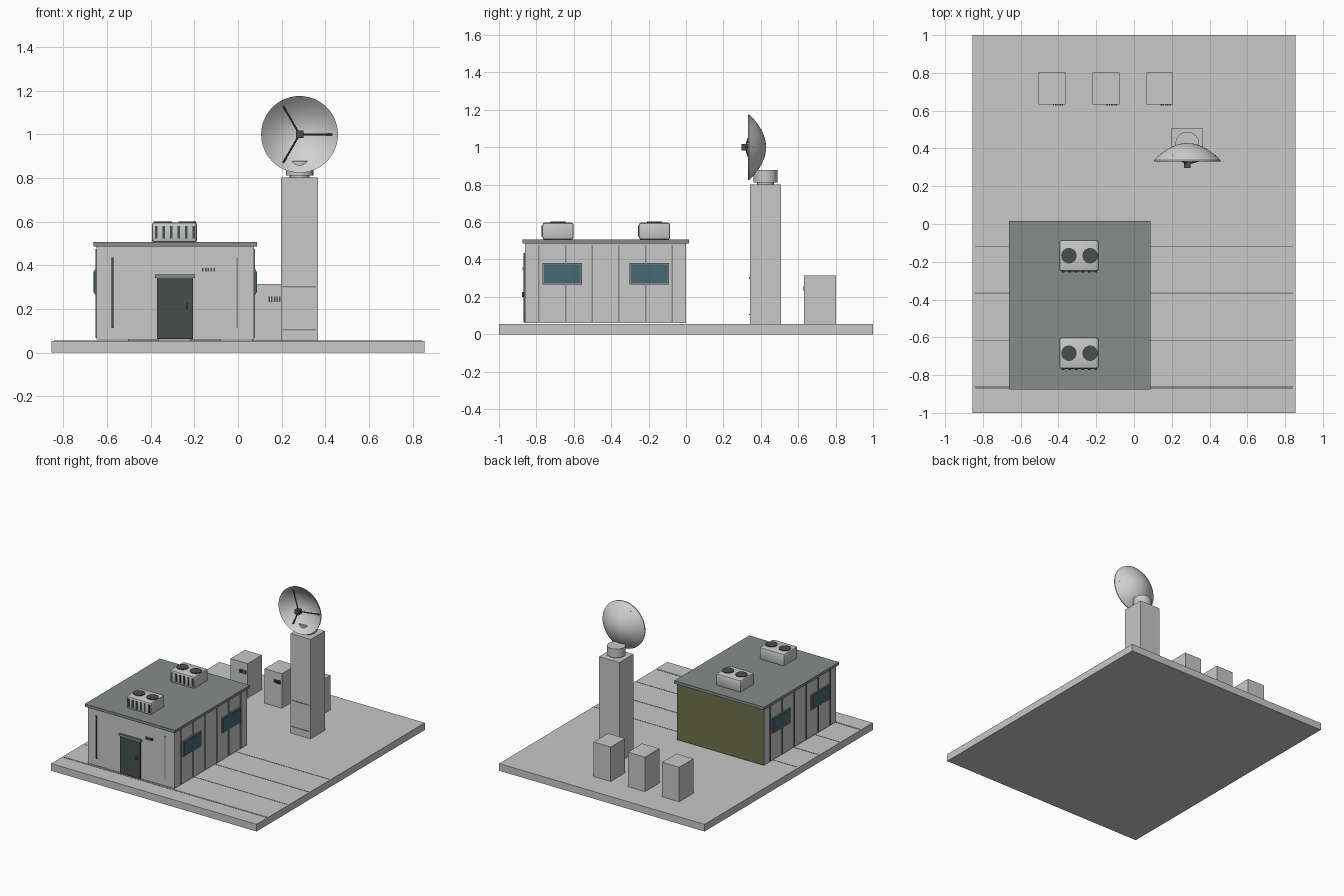
import bpy, bmesh, math
from mathutils import Vector, Matrix

if "Cube" in bpy.data.objects:
    bpy.data.objects.remove(bpy.data.objects["Cube"])


def mat(name, rgb):
    m = bpy.data.materials.new(name)
    m.diffuse_color = (*rgb, 1)
    m.use_nodes = True
    m.node_tree.nodes["Principled BSDF"].inputs["Base Color"].default_value = m.diffuse_color
    return m


WALL = mat("light grey", (0.58, 0.58, 0.58))
ROOF = mat("roof grey", (0.235, 0.262, 0.254))
DARK = mat("charcoal", (0.062, 0.08, 0.076))
GLASS = mat("teal glass", (0.061, 0.141, 0.181))
DISH = mat("dish white", (0.64, 0.64, 0.64))
OLIVE = mat("olive", (0.156, 0.171, 0.07))


def finish(name, bm, material):
    bmesh.ops.recalc_face_normals(bm, faces=bm.faces)
    me = bpy.data.meshes.new(name)
    bm.to_mesh(me)
    bm.free()
    me.materials.append(material)
    ob = bpy.data.objects.new(name, me)
    bpy.context.collection.objects.link(ob)
    return ob


def smooth(ob):
    bpy.ops.object.select_all(action='DESELECT')
    ob.select_set(True)
    bpy.context.view_layer.objects.active = ob
    bpy.ops.object.shade_smooth_by_angle(angle=math.radians(35))


def boxes(name, spans, material, bevel=0):
    """One object made of boxes, each given as (x0, x1, y0, y1, z0, z1)."""
    bm = bmesh.new()
    for x0, x1, y0, y1, z0, z1 in spans:
        m = Matrix.Translation(((x0 + x1) / 2, (y0 + y1) / 2, (z0 + z1) / 2))
        m = m @ Matrix.Diagonal((x1 - x0, y1 - y0, z1 - z0, 1))
        bmesh.ops.create_cube(bm, size=1, matrix=m)
    if bevel:
        bmesh.ops.bevel(bm, geom=bm.edges[:], offset=bevel, segments=2,
                        affect='EDGES', profile=0.5)
    return finish(name, bm, material)


def cylinder(name, a, b, r, material, segments=24):
    a, b = Vector(a), Vector(b)
    d = b - a
    bm = bmesh.new()
    m = Matrix.Translation((a + b) / 2) @ d.to_track_quat('Z', 'Y').to_matrix().to_4x4()
    bmesh.ops.create_cone(bm, cap_ends=True, segments=segments, radius1=r,
                          radius2=r, depth=d.length, matrix=m)
    ob = finish(name, bm, material)
    smooth(ob)
    return ob


# Ground slab with seams
boxes("base_slab", [(-0.855, 0.855, -1, 1, 0, 0.054)], WALL)
boxes("base_seams", [(-0.843, 0.843, y - w, y + w, 0.05, 0.0555)
                     for y, w in ((-0.12, 0.003), (-0.367, 0.004),
                                  (-0.617, 0.003), (-0.865, 0.008))], ROOF)

# Building: walls, with an olive back wall
X0, X1, Y0, Y1 = -0.648, 0.073, -0.861, 0.0
CX = (X0 + X1) / 2
walls = boxes("building_walls", [(X0, X1, Y0, Y1, 0.06, 0.488)], WALL)
walls.data.materials.append(OLIVE)
for p in walls.data.polygons:
    if p.normal.y > 0.9:
        p.material_index = 1
boxes("roof", [(-0.662, 0.087, -0.875, 0.017, 0.486, 0.507)], ROOF)

# Front wall: door, lintel, handle, strips and vent
boxes("door", [(-0.372, -0.206, Y0 - 0.008, Y0 + 0.01, 0.062, 0.345)], DARK)
boxes("door_lintel", [(-0.381, -0.197, Y0 - 0.013, Y0 + 0.01, 0.343, 0.358)], ROOF)
boxes("door_handle", [(-0.238, -0.228, Y0 - 0.016, Y0, 0.2, 0.225)], DARK)
boxes("front_dark_strip", [(-0.58, -0.571, Y0 - 0.007, Y0, 0.112, 0.435)], DARK)
boxes("front_seam", [(-0.007, 0.0, Y0 - 0.004, Y0, 0.112, 0.435)], ROOF)
boxes("front_vent", [(x, x + 0.007, Y0 - 0.006, Y0, 0.371, 0.389)
                     for x in [-0.165 + 0.013 * i for i in range(5)]], DARK)

# Side walls: seams and framed windows, both sides alike
for side, name in ((1, "right"), (-1, "left")):
    wx = CX + side * (X1 - CX)

    def plate(y0, y1, z0, z1, t):
        a, b = sorted((wx - side * 0.005, wx + side * t))
        return (a, b, y0, y1, z0, z1)

    seams = [-0.786 + 0.1424 * i for i in range(6)]
    boxes(name + "_wall_seams", [plate(y - 0.004, y + 0.004, 0.068, 0.476, 0.006)
                                 for y in seams], ROOF)
    wins = ((-0.768, -0.555), (-0.303, -0.09))
    boxes(name + "_window_frames", [plate(a, b, 0.266, 0.381, 0.01)
                                    for a, b in wins], ROOF)
    boxes(name + "_window_glass", [plate(a + 0.009, b - 0.009, 0.275, 0.372, 0.014)
                                   for a, b in wins], GLASS)

# Rooftop cooling units: bevelled case, two fans, front louvres
for i, cy in enumerate((-0.684, -0.168)):
    n = "cooling_unit_%d" % (i + 1)
    smooth(boxes(n, [(-0.395, -0.188, cy - 0.083, cy + 0.083, 0.505, 0.597)], WALL, 0.012))
    for s in (-1, 1):
        cx = -0.2885 + s * 0.056
        cylinder(n + "_fan", (cx, cy, 0.595), (cx, cy, 0.602), 0.041, DARK)
    boxes(n + "_louvres", [(x - 0.006, x + 0.006, cy - 0.088, cy - 0.08, 0.522, 0.581)
                           for x in [-0.374 + 0.0342 * k for k in range(6)]], DARK)

# Equipment cabinets behind the building
for i, cx in enumerate((-0.434, -0.149, 0.136)):
    n = "cabinet_%d" % (i + 1)
    boxes(n, [(cx - 0.071, cx + 0.071, 0.632, 0.802, 0.052, 0.314)], WALL)
    boxes(n + "_vent", [(x, x + 0.007, 0.627, 0.635, 0.232, 0.258)
                        for x in [cx + 0.004 + 0.012 * k for k in range(5)]], DARK)

# Tower and turntable
TX, TY = 0.282, 0.425
boxes("tower", [(TX - 0.084, TX + 0.084, TY - 0.084, TY + 0.084, 0.052, 0.802)], WALL)
boxes("tower_seams", [(TX - 0.075, TX + 0.075, TY - 0.087, TY - 0.08, z - 0.003, z + 0.003)
                      for z in (0.105, 0.302)], ROOF)
cylinder("turntable_neck", (TX, TY, 0.8), (TX, TY, 0.82), 0.045, WALL)
cylinder("turntable", (TX, TY, 0.812), (TX, TY, 0.878), 0.063, WALL, 32)

# Dish: a thin paraboloid shell spun about the y axis, open to the front
R, BACK, DEPTH, ZC = 0.176, 0.428, 0.09, 1.0
N = 10
outer = [(R * k / N, BACK - DEPTH * (k / N) ** 2) for k in range(N + 1)]
inner = [(r, y - 0.007) for r, y in outer[-1::-1]]
bm = bmesh.new()
vs = [bm.verts.new((TX + r, y, ZC)) for r, y in outer + inner]
es = [bm.edges.new(p) for p in zip(vs, vs[1:])]
bmesh.ops.spin(bm, geom=vs + es, cent=(TX, 0, ZC), axis=(0, 1, 0),
               angle=2 * math.pi, steps=48)
bmesh.ops.remove_doubles(bm, verts=bm.verts[:], dist=1e-4)
smooth(finish("dish", bm, DISH))

# Feed and its three struts
boxes("dish_feed", [(TX - 0.017, TX + 0.017, 0.296, 0.332, ZC - 0.017, ZC + 0.017)], DARK)
for k in range(3):
    a = math.radians(120 * k)
    r = 0.153
    cylinder("feed_strut_%d" % (k + 1), (TX, 0.318, ZC),
             (TX + r * math.cos(a), 0.36, ZC + r * math.sin(a)), 0.0045, DARK, 8)
